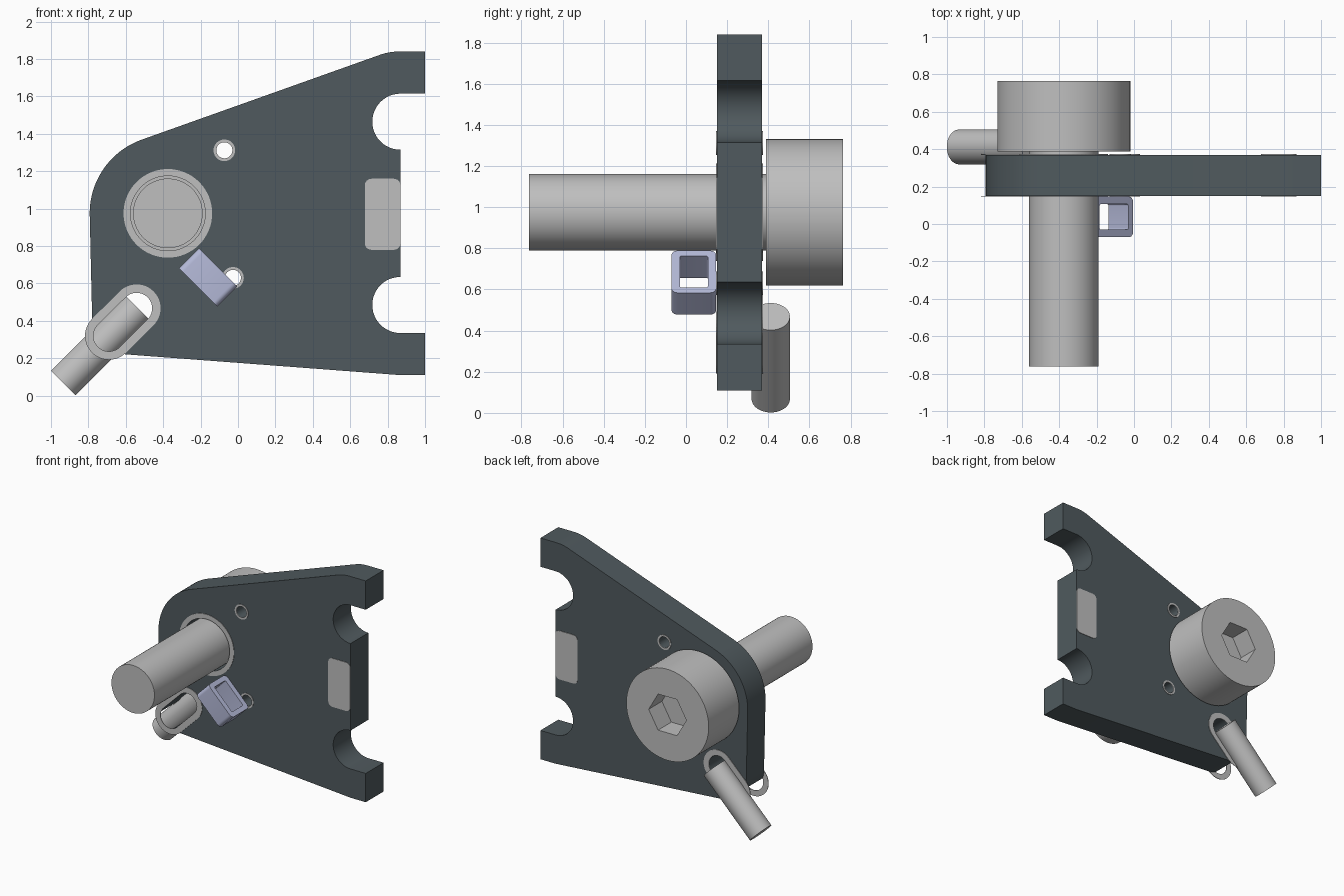
import bpy, bmesh
from math import radians, cos, sin, sqrt
from mathutils import Matrix, Vector

if "Cube" in bpy.data.objects:
    bpy.data.objects.remove(bpy.data.objects["Cube"])


def material(name, rgb):
    m = bpy.data.materials.new(name)
    m.use_nodes = True
    m.diffuse_color = (*rgb, 1)
    m.node_tree.nodes["Principled BSDF"].inputs["Base Color"].default_value = (*rgb, 1)
    return m


GREY = material("light grey metal", (0.52, 0.52, 0.52))
DARK = material("dark slate", (0.08, 0.102, 0.112))
LILAC = material("pale lilac", (0.46, 0.49, 0.69))


# Outline helpers, all in the x-z plane
def arc(cx, cz, r, a0, a1, n=24):
    angles = [radians(a0 + (a1 - a0) * i / n) for i in range(n + 1)]
    return [(cx + r * cos(a), cz + r * sin(a)) for a in angles]


def circle(cx, cz, r, n=64):
    return arc(cx, cz, r, 0, 360, n)[:-1]


def slot(r):
    return arc(*SLOT_TOP, r, -45, 135) + arc(*SLOT_LOW, r, 135, 315)


def rounded_rect(cx, cz, w, h, r):
    pts = []
    for sx, sz, a in ((1, 1, 0), (-1, 1, 90), (-1, -1, 180), (1, -1, 270)):
        pts += arc(cx + sx * (w / 2 - r), cz + sz * (h / 2 - r), r, a, a + 90, 6)
    return pts


def solid(name, outer, y0, y1, mat, inner=None, matrix=None):
    """Extrude an outline along y; with an inner outline it becomes a ring."""
    bm = bmesh.new()

    def loop(pts, y):
        return [bm.verts.new((x, y, z)) for x, z in pts]

    def band(a, b):
        for i in range(len(a)):
            j = (i + 1) % len(a)
            bm.faces.new((a[i], a[j], b[j], b[i]))

    o0, o1 = loop(outer, y0), loop(outer, y1)
    band(o0, o1)
    if inner:
        i0, i1 = loop(inner, y0), loop(inner, y1)
        band(i0, i1)
        band(o0, i0)
        band(o1, i1)
    else:
        bm.faces.new(o0)
        bm.faces.new(o1)
    if matrix:
        bm.transform(matrix)
    bmesh.ops.recalc_face_normals(bm, faces=bm.faces)
    me = bpy.data.meshes.new(name)
    bm.to_mesh(me)
    bm.free()
    me.materials.append(mat)
    ob = bpy.data.objects.new(name, me)
    bpy.context.collection.objects.link(ob)
    return ob


def activate(ob):
    bpy.ops.object.select_all(action="DESELECT")
    ob.select_set(True)
    bpy.context.view_layer.objects.active = ob


def cut(ob, outline, y0, y1):
    cutter = solid("cutter", outline, y0, y1, ob.data.materials[0])
    cutter.hide_render = True
    mod = ob.modifiers.new("cut", "BOOLEAN")
    mod.operation = "DIFFERENCE"
    mod.solver = "EXACT"
    mod.object = cutter
    activate(ob)
    bpy.ops.object.modifier_apply(modifier=mod.name)
    bpy.data.objects.remove(cutter)


def smooth(ob):
    activate(ob)
    bpy.ops.object.shade_smooth_by_angle(angle=radians(30))


FRONT, BACK, THIN = 0.15, 0.37, 0.004
BOLT = (-0.375, 0.975)
SLOT_TOP, SLOT_LOW = (-0.542, 0.467), (-0.69, 0.32)
SMALL_HOLES = {"upper": (-0.073, 1.312), "lower": (-0.027, 0.63)}

# Plate with two round notches on its straight side
outline = [(1, 0.11), (1, 0.335)]
outline += arc(0.868, 0.485, 0.15, -90, -270)
outline += arc(0.868, 1.465, 0.15, -90, -270)
outline += [(1, 1.615), (1, 1.84)]
outline += arc(0.86, 1.54, 0.3, 90, 109.5, 8)
outline += arc(*BOLT, 0.418, 109.5, 180)
outline += arc(-0.58, 0.42, 0.2, 180, 265)
outline += [(0.87, 0.11)]
plate = solid("plate", outline, FRONT, BACK, DARK)
cut(plate, circle(*BOLT, 0.2), 0, 0.6)
cut(plate, slot(0.083), 0, 0.6)
for centre in SMALL_HOLES.values():
    cut(plate, circle(*centre, 0.043, 32), 0, 0.6)
smooth(plate)

# Thin metal pads on both sides of the plate
for side, y0, y1 in (("front", FRONT - THIN, FRONT), ("back", BACK, BACK + THIN)):
    solid(side + "_bolt_pad", circle(*BOLT, 0.237), y0, y1, GREY, circle(*BOLT, 0.2))
    solid(side + "_slot_pad", slot(0.128), y0, y1, GREY, slot(0.083))
    for name, centre in SMALL_HOLES.items():
        solid(f"{side}_{name}_hole_pad", circle(*centre, 0.058, 32), y0, y1, GREY,
              circle(*centre, 0.043, 32))
    solid(side + "_edge_pad", rounded_rect(0.773, 0.97, 0.19, 0.38, 0.035), y0, y1, GREY)

# Bolt: shaft and socket head
smooth(solid("bolt_shaft", circle(*BOLT, 0.186), -0.762, 0.4, GREY))
head = solid("bolt_head", circle(*BOLT, 0.356, 96), 0.388, 0.764, GREY)
cut(head, circle(*BOLT, 0.163, 6), 0.6, 0.9)
smooth(head)

# Diagonal frames: u runs down to the right, v up to the right
u = Vector((1, 0, -1)) / sqrt(2)
v = Vector((1, 0, 1)) / sqrt(2)


def diagonal(centre):
    m = Matrix((u, v, Vector((0, 1, 0)))).transposed().to_4x4()
    m.translation = centre
    return m


# Pin lying against the slot
smooth(solid("pin", circle(0, 0, 0.093), -0.283, 0.283, GREY,
             matrix=diagonal((-0.735, 0.412, 0.268))))

# Small rectangular sleeve in front of the plate
smooth(solid("sleeve", rounded_rect(0, 0, 0.29, 0.216, 0.03), -0.075, 0.075, LILAC,
             rounded_rect(0, 0, 0.216, 0.136, 0.008),
             matrix=diagonal((-0.16, 0.038, 0.633))))
